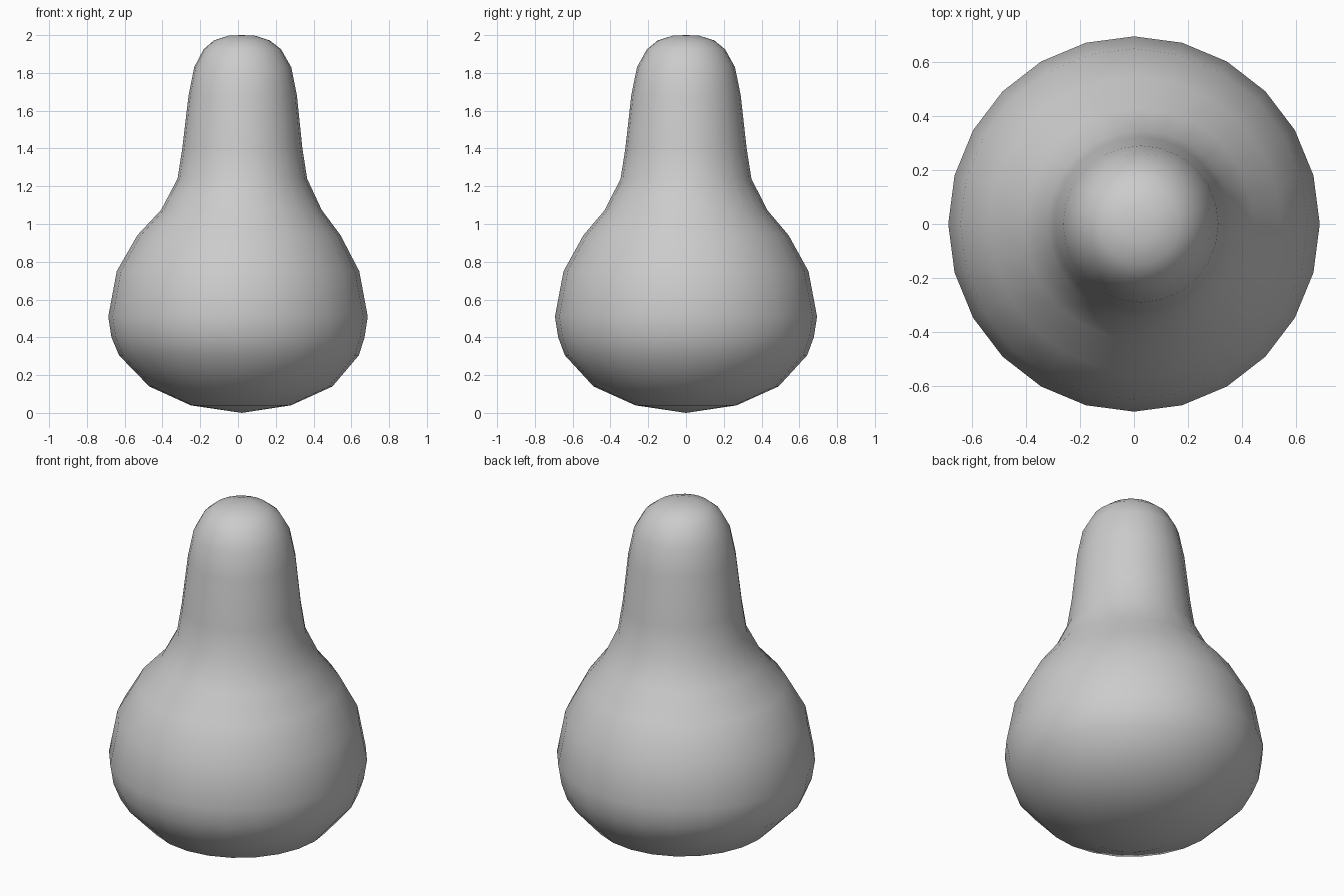
import bpy, bmesh, math

if "Cube" in bpy.data.objects:
    bpy.data.objects.remove(bpy.data.objects["Cube"])

SIDES = 24

# Profile rings from base to tip: (radius, height, x shift of the ring centre)
RINGS = [
    (0.265, 0.04, 0.015), (0.485, 0.14, 0.015), (0.635, 0.305, 0.005),
    (0.670, 0.40, 0.0), (0.687, 0.51, 0.0), (0.642, 0.75, 0.0),
    (0.538, 0.94, 0.005), (0.425, 1.075, 0.018), (0.343, 1.24, 0.023),
    (0.318, 1.40, 0.023), (0.287, 1.68, 0.025), (0.257, 1.83, 0.025),
    (0.205, 1.925, 0.023), (0.148, 1.972, 0.02), (0.07, 1.997, 0.02),
]

body_grey = bpy.data.materials.new("body_grey")
body_grey.diffuse_color = (0.6, 0.6, 0.6, 1)
body_grey.use_nodes = True
body_grey.node_tree.nodes["Principled BSDF"].inputs["Base Color"].default_value = body_grey.diffuse_color

# Pear-shaped body: stacked rings closed by a pole at each end
bm = bmesh.new()
loops = []
for r, z, cx in RINGS:
    loops.append([bm.verts.new((cx + r * math.cos(2 * math.pi * i / SIDES),
                                r * 1.01 * math.sin(2 * math.pi * i / SIDES), z))
                  for i in range(SIDES)])
base = bm.verts.new((0.02, 0, 0))
tip = bm.verts.new((0.02, 0, 2))
for i in range(SIDES):
    j = (i + 1) % SIDES
    bm.faces.new((base, loops[0][j], loops[0][i]))
    bm.faces.new((tip, loops[-1][i], loops[-1][j]))
    for a, b in zip(loops, loops[1:]):
        bm.faces.new((a[i], a[j], b[j], b[i]))
for f in bm.faces:
    f.smooth = True
bmesh.ops.recalc_face_normals(bm, faces=bm.faces[:])

mesh = bpy.data.meshes.new("pear_body")
bm.to_mesh(mesh)
bm.free()
mesh.materials.append(body_grey)
bpy.context.collection.objects.link(bpy.data.objects.new("pear_body", mesh))
